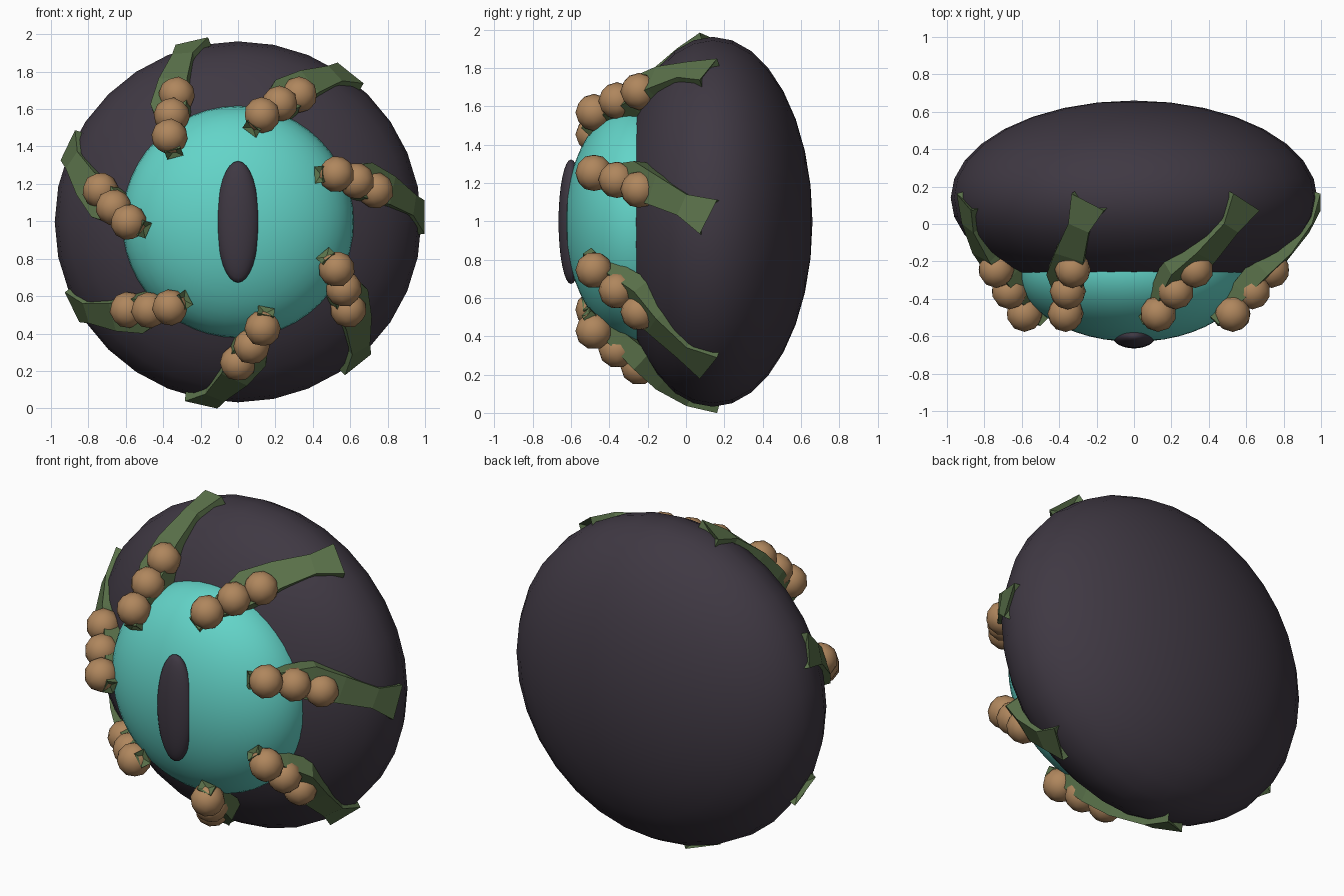
import bpy, bmesh, math
from mathutils import Vector, Matrix

cube = bpy.data.objects.get("Cube")
if cube:
    bpy.data.objects.remove(cube)

CENTER_Z = 0.997
ARMS = 7


def material(name, rgb):
    m = bpy.data.materials.new(name)
    m.use_nodes = True
    m.diffuse_color = (*rgb, 1)
    bsdf = m.node_tree.nodes["Principled BSDF"]
    bsdf.inputs["Base Color"].default_value = (*rgb, 1)
    bsdf.inputs["Roughness"].default_value = 0.8
    return m


dark = material("dark plum", (0.05, 0.04, 0.056))
teal = material("teal", (0.125, 0.66, 0.58))
tan = material("tan", (0.43, 0.24, 0.11))
green = material("moss green", (0.105, 0.17, 0.07))


def add_object(name, bm, mat, smooth):
    mesh = bpy.data.meshes.new(name)
    bm.to_mesh(mesh)
    bm.free()
    mesh.materials.append(mat)
    for p in mesh.polygons:
        p.use_smooth = smooth
    ob = bpy.data.objects.new(name, mesh)
    bpy.context.collection.objects.link(ob)
    return ob


def ellipsoid(name, y, size, mat, seg=32, rings=16):
    # Poles lie along y so the rings face the front
    bm = bmesh.new()
    bmesh.ops.create_uvsphere(bm, u_segments=seg, v_segments=rings, radius=1)
    bmesh.ops.rotate(bm, verts=bm.verts, matrix=Matrix.Rotation(math.pi / 2, 3, 'X'))
    bmesh.ops.scale(bm, verts=bm.verts, vec=size)
    ob = add_object(name, bm, mat, True)
    ob.location = (0, y, CENTER_Z)
    return ob


def polar(r, degrees, y):
    a = math.radians(degrees)
    return Vector((r * math.cos(a), y, r * math.sin(a)))


# Eyeball, iris and slit pupil
ellipsoid("eyeball", 0.14, (0.98, 0.52, 0.965), dark)
ellipsoid("iris", -0.25, (0.62, 0.38, 0.62), teal, 48, 24)
ellipsoid("pupil", -0.6, (0.115, 0.065, 0.325), dark)

# Arm path: radius, angle offset, y, half width, half thickness
ARM_PATH = [
    (0.95, -11.7, 0.13, 0.10, 0.05),
    (0.91, -7.5, 0.0, 0.06, 0.045),
    (0.80, -1, -0.14, 0.08, 0.06),
    (0.70, 5, -0.25, 0.10, 0.06),
    (0.61, 9, -0.36, 0.07, 0.05),
    (0.55, 14, -0.46, 0.03, 0.03),
    (0.50, 17.5, -0.52, 0.045, 0.03),
]


def arm(name):
    bm = bmesh.new()
    pts = [polar(r, a, y) for r, a, y, w, t in ARM_PATH]
    rings = []
    for i, (p, (r, a, y, w, t)) in enumerate(zip(pts, ARM_PATH)):
        along = (pts[min(i + 1, len(pts) - 1)] - pts[max(i - 1, 0)]).normalized()
        out = Vector((p.x, (p.y - 0.14) / 0.28, p.z))
        side = along.cross(out).normalized()
        up = side.cross(along).normalized()
        corners = ((-1, -1), (1, -1), (1, 1), (-1, 1))
        rings.append([bm.verts.new(p + side * w * s + up * t * u) for s, u in corners])
    for a, b in zip(rings, rings[1:]):
        for k in range(4):
            n = (k + 1) % 4
            bm.faces.new((a[k], a[n], b[n], b[k]))
    # Hollowed ends
    for ring, nxt, depth in ((rings[0], rings[1], 0.3), (rings[-1], rings[-2], 0.2)):
        mid = sum((v.co for v in ring), Vector()) / 4
        inner = sum((v.co for v in nxt), Vector()) / 4
        tip = bm.verts.new(mid.lerp(inner, depth))
        for k in range(4):
            bm.faces.new((ring[k], ring[(k + 1) % 4], tip))
    bmesh.ops.recalc_face_normals(bm, faces=bm.faces)
    return add_object(name, bm, green, False)


def beads(name):
    bm = bmesh.new()
    for r, a, y in ((0.755, 0, -0.245), (0.67, 6.2, -0.36), (0.585, 13, -0.48)):
        bmesh.ops.create_icosphere(bm, subdivisions=2, radius=0.097,
                                   matrix=Matrix.Translation(polar(r, a, y)))
    return add_object(name, bm, tan, True)


# Seven beaded arms spaced evenly round the eye
arm_first, beads_first = arm("arm_1"), beads("arm_beads_1")
for i in range(ARMS):
    turn = math.radians(270 + i * 360 / ARMS)
    for base, label in ((arm_first, "arm"), (beads_first, "arm_beads")):
        ob = base
        if i:
            ob = bpy.data.objects.new(f"{label}_{i + 1}", base.data)
            bpy.context.collection.objects.link(ob)
        ob.location = (0, 0, CENTER_Z)
        ob.rotation_euler = (0, -turn, 0)
